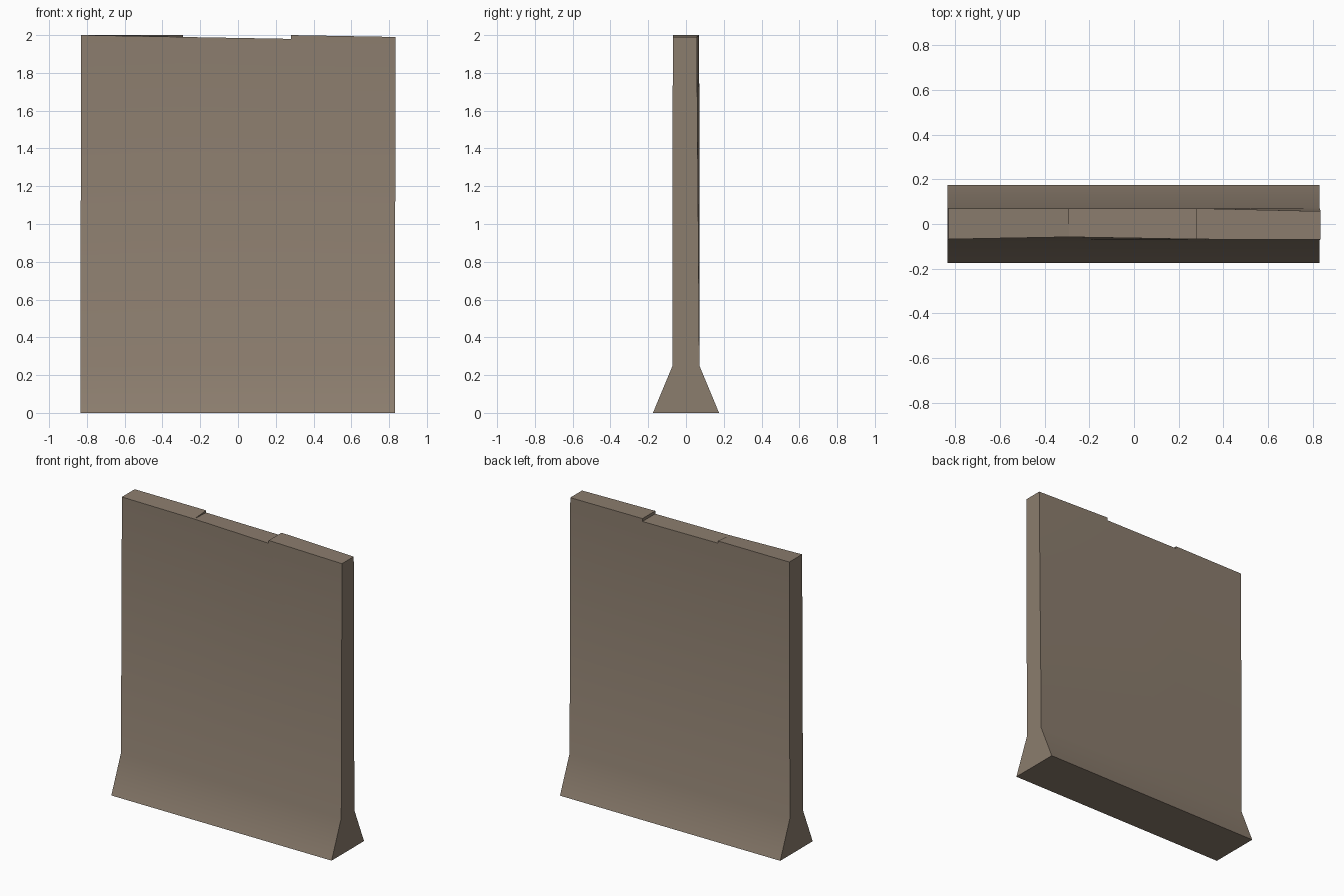
import bpy, bmesh

if "Cube" in bpy.data.objects:
    bpy.data.objects.remove(bpy.data.objects["Cube"])

# Single stone-brown colour
mat = bpy.data.materials.new("stone brown")
mat.diffuse_color = (0.26, 0.205, 0.155, 1)
mat.use_nodes = True
mat.node_tree.nodes["Principled BSDF"].inputs["Base Color"].default_value = mat.diffuse_color

# Columns along the wall: x at the foot, x at the top, front y and back y at the top
cols = [(-0.835, -0.83, -0.068, 0.07), (-0.29, -0.29, -0.058, 0.07),
        (0.28, 0.28, -0.068, 0.07), (0.83, 0.835, -0.07, 0.057)]
# Worn top heights per segment: (front, back) at its left and right end
tops = [((2.0, 2.0), (1.99, 2.0)),
        ((1.99, 1.985), (1.98, 1.98)),
        ((2.0, 2.0), (1.99, 1.99))]

bm = bmesh.new()


def face(points):
    bm.faces.new([bm.verts.new(p) for p in points])


def foot(c, s):
    return (cols[c][0], s * 0.175, 0)


def neck(c, s):
    return (cols[c][0], s * 0.071, 0.25)


def top(c, s, z):
    return (cols[c][1], cols[c][2] if s < 0 else cols[c][3], z)


def rim(seg, end, s):
    """Top points of a segment's end, lowest first, with the neighbour's height."""
    k = 0 if s < 0 else 1
    z = tops[seg][end][k]
    other = seg + (1 if end else -1)
    zs = [z]
    if 0 <= other < 3 and tops[other][1 - end][k] < z:
        zs.insert(0, tops[other][1 - end][k])
    return [top(seg + end, s, v) for v in zs]


# Wall segments: flared foot, faces, top and underside
for i in range(3):
    j = i + 1
    for s in (-1, 1):
        face([foot(i, s), foot(j, s), neck(j, s), neck(i, s)])
        face([neck(i, s), neck(j, s)] + rim(i, 1, s) + rim(i, 0, s)[::-1])
    (lf, lb), (rf, rb) = tops[i]
    face([top(i, -1, lf), top(j, -1, rf), top(j, 1, rb), top(i, 1, lb)])
    face([foot(i, -1), foot(i, 1), foot(j, 1), foot(j, -1)])

# End faces
for c, (f, b) in ((0, tops[0][0]), (3, tops[2][1])):
    face([foot(c, -1), foot(c, 1), neck(c, 1), neck(c, -1)])
    face([neck(c, -1), neck(c, 1), top(c, 1, b), top(c, -1, f)])

# Small steps between the top segments
face([top(1, -1, 1.99), top(1, 1, 1.985), top(1, 1, 2.0)])
face([top(2, -1, 1.98), top(2, 1, 1.98), top(2, 1, 2.0), top(2, -1, 2.0)])

bmesh.ops.remove_doubles(bm, verts=bm.verts[:], dist=1e-4)
bmesh.ops.recalc_face_normals(bm, faces=bm.faces[:])

mesh = bpy.data.meshes.new("wall_panel")
bm.to_mesh(mesh)
bm.free()
mesh.materials.append(mat)
wall = bpy.data.objects.new("wall_panel", mesh)
bpy.context.collection.objects.link(wall)
bpy.context.view_layer.objects.active = wall
wall.select_set(True)
bpy.ops.object.shade_smooth_by_angle(angle=0.52)
